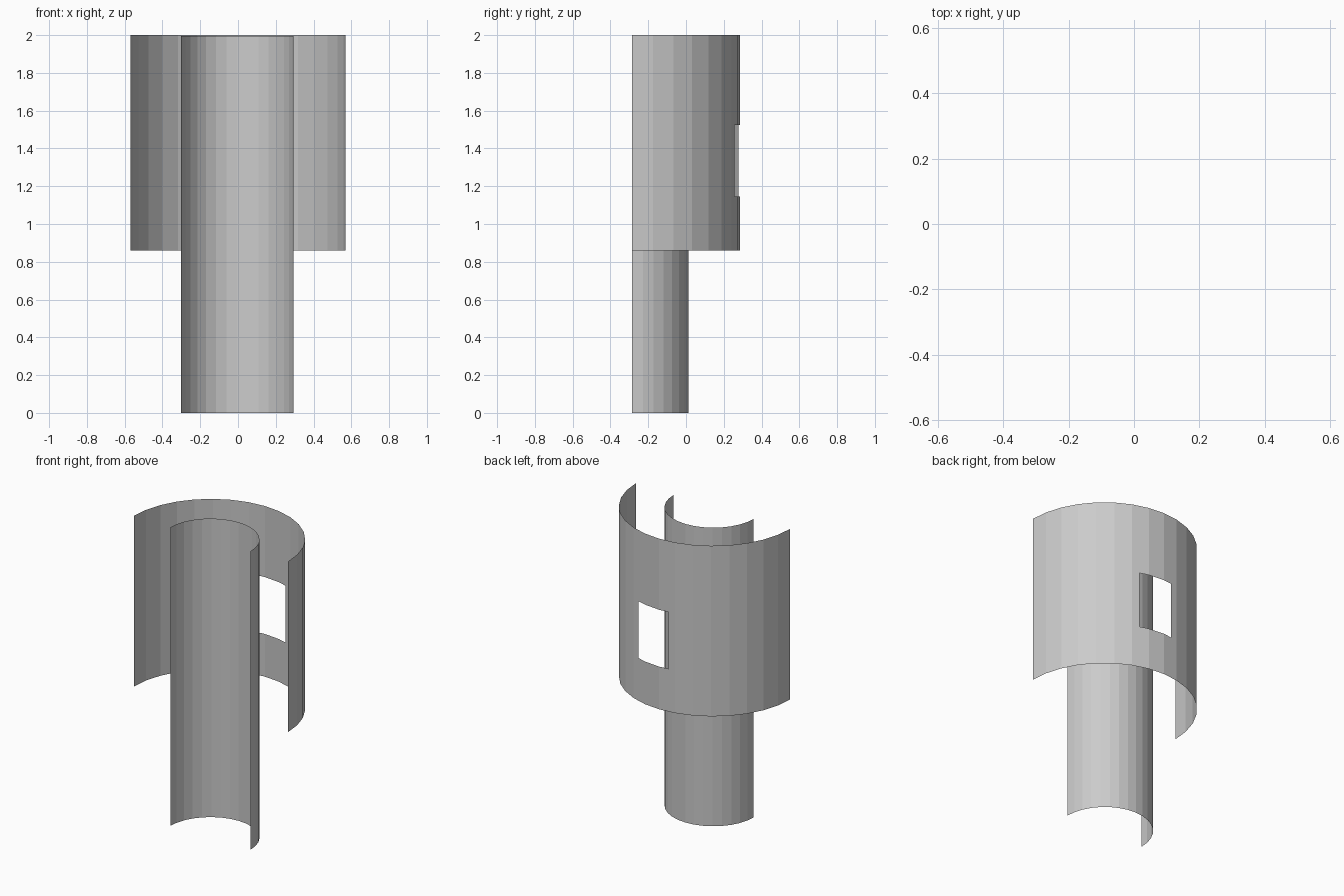
import bpy, bmesh
from math import pi, sin, cos

if "Cube" in bpy.data.objects:
    bpy.data.objects.remove(bpy.data.objects["Cube"])

BASE_Y = -0.285
SEGMENTS = 16


def half_shell(name, radius, cx, z0, z1, window=None):
    """Thin half tube, open at the front, with an optional (x0, x1, z0, z1) window."""
    bm = bmesh.new()
    columns = []
    for i in range(SEGMENTS + 1):
        a = pi * i / SEGMENTS
        x, y = cx + radius * cos(a), BASE_Y + radius * sin(a)
        columns.append([bm.verts.new((x, y, z)) for z in (z0, z1)])
    for a, b in zip(columns, columns[1:]):
        bm.faces.new((b[0], a[0], a[1], b[1])).normal_flip()
    bmesh.ops.recalc_face_normals(bm, faces=bm.faces)

    if window:
        wx0, wx1, wz0, wz1 = window
        cuts = [((wx0, 0, 0), (1, 0, 0)), ((wx1, 0, 0), (1, 0, 0)),
                ((0, 0, wz0), (0, 0, 1)), ((0, 0, wz1), (0, 0, 1))]
        for co, no in cuts:
            bmesh.ops.bisect_plane(bm, geom=bm.verts[:] + bm.edges[:] + bm.faces[:],
                                   plane_co=co, plane_no=no)
        hole = []
        for f in bm.faces:
            c = f.calc_center_median()
            if wx0 < c.x < wx1 and wz0 < c.z < wz1:
                hole.append(f)
        bmesh.ops.delete(bm, geom=hole, context='FACES')

    # normals point away from the tube axis
    for f in bm.faces:
        c = f.calc_center_median()
        f.normal_update()
        if f.normal.x * (c.x - cx) + f.normal.y * (c.y - BASE_Y) < 0:
            f.normal_flip()

    mesh = bpy.data.meshes.new(name)
    bm.to_mesh(mesh)
    bm.free()
    obj = bpy.data.objects.new(name, mesh)
    bpy.context.collection.objects.link(obj)
    return obj


# wide upper shell with a window at the back
half_shell("outer_shell", 0.57, 0.0, 0.86, 2.0, window=(-0.064, 0.17, 1.145, 1.525))
# narrow full-height shell
half_shell("inner_shell", 0.297, -0.004, 0.0, 1.995)
